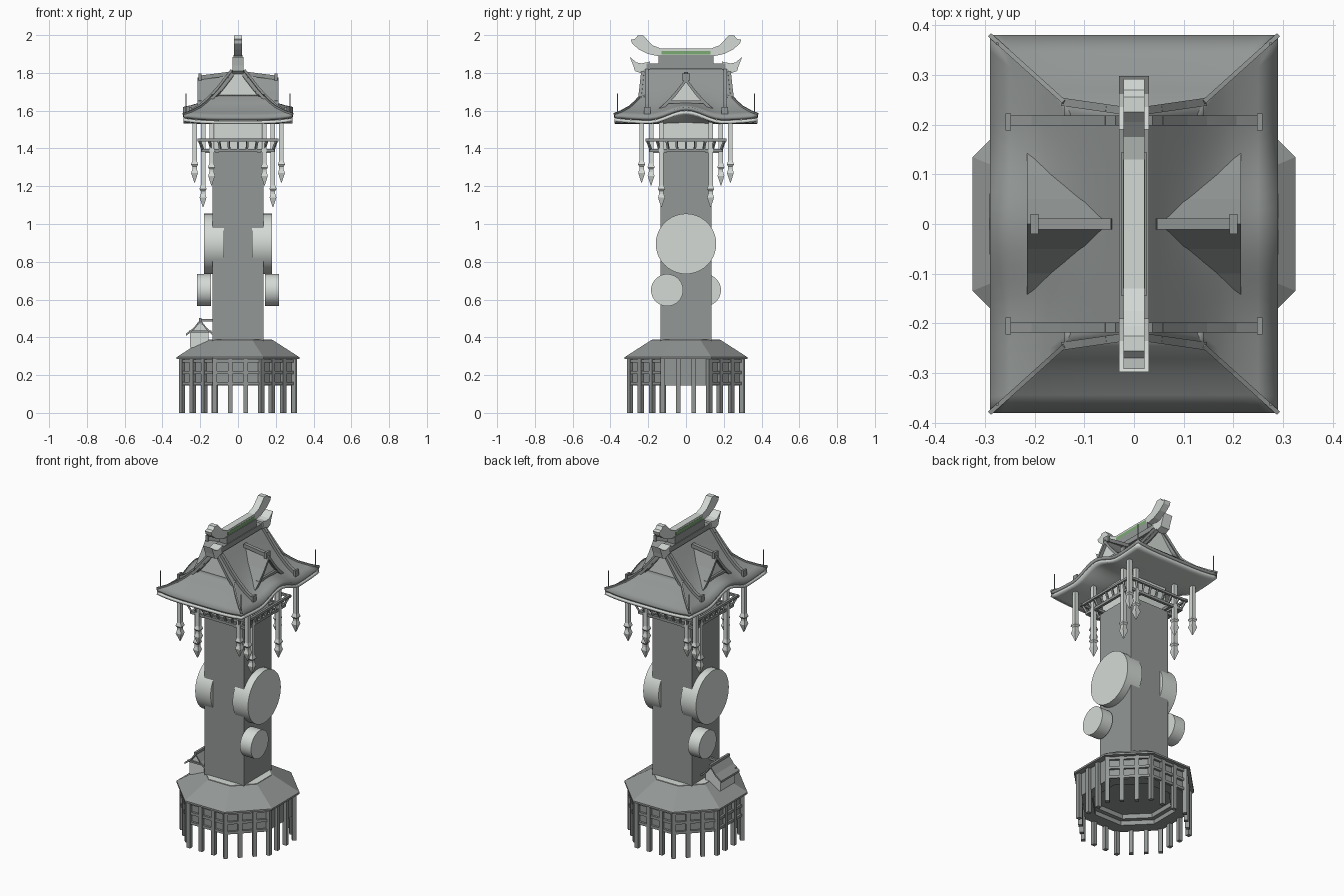
import bpy, bmesh
from math import cos, sin, pi, radians
from mathutils import Vector, Matrix

cube = bpy.data.objects.get("Cube")
if cube:
    bpy.data.objects.remove(cube, do_unlink=True)


def material(name, rgb):
    m = bpy.data.materials.new(name)
    m.use_nodes = True
    m.diffuse_color = (*rgb, 1)
    m.node_tree.nodes["Principled BSDF"].inputs["Base Color"].default_value = (*rgb, 1)
    return m


DARK = material("dark grey", (0.29, 0.31, 0.30))
LIGHT = material("light grey", (0.66, 0.70, 0.67))
GREEN = material("ridge green", (0.20, 0.40, 0.17))


def finish(name, bm, mat, smooth=False, recalc=True):
    if recalc:
        bmesh.ops.recalc_face_normals(bm, faces=bm.faces)
    me = bpy.data.meshes.new(name)
    bm.to_mesh(me)
    bm.free()
    ob = bpy.data.objects.new(name, me)
    bpy.context.collection.objects.link(ob)
    me.materials.append(mat)
    if smooth:
        bpy.ops.object.select_all(action='DESELECT')
        ob.select_set(True)
        bpy.context.view_layer.objects.active = ob
        bpy.ops.object.shade_smooth_by_angle(angle=radians(35))
    return ob


def box(bm, loc, size, rot=0):
    m = Matrix.Translation(loc) @ Matrix.Rotation(rot, 4, 'Z') @ Matrix.Diagonal((*size, 1))
    bmesh.ops.create_cube(bm, size=1, matrix=m)


def beam(bm, a, b, w):
    a, b = Vector(a), Vector(b)
    m = (Matrix.Translation((a + b) / 2) @ (b - a).to_track_quat('Z', 'Y').to_matrix().to_4x4()
         @ Matrix.Diagonal((w, w, (b - a).length, 1)))
    bmesh.ops.create_cube(bm, size=1, matrix=m)


def prism(bm, pts, place, lo, hi):
    """Extrude a 2D outline between two depths."""
    a = [bm.verts.new(place(p, q, lo)) for p, q in pts]
    b = [bm.verts.new(place(p, q, hi)) for p, q in pts]
    bm.faces.new(a)
    bm.faces.new(b[::-1])
    for i in range(len(pts)):
        j = (i + 1) % len(pts)
        bm.faces.new((a[i], a[j], b[j], b[i]))


def lathe(bm, rings, n, x=0, y=0):
    """Stack of regular rings (apothem, z), flats facing the axes."""
    loops = [[bm.verts.new((x + r / cos(pi / n) * cos((2 * i + 1) * pi / n),
                            y + r / cos(pi / n) * sin((2 * i + 1) * pi / n), z))
              for i in range(n)] for r, z in rings]
    for p, q in zip(loops, loops[1:]):
        for i in range(n):
            bm.faces.new((p[i], p[i - 1], q[i - 1], q[i]))
    bm.faces.new(loops[0])
    bm.faces.new(loops[-1])


def along_x(p, q, d):
    return (d, p, q)


def along_y(p, q, d):
    return (p, d, q)


SIGNS = [(sx, sy) for sx in (-1, 1) for sy in (-1, 1)]

# Octagonal base: hollow wall, roof skirt and cap
bm = bmesh.new()
lathe(bm, [(.2, .2), (.2, .172), (.225, .172), (.225, .145), (.29, .145), (.29, .285)], 8)
finish("base_wall", bm, DARK)
bm = bmesh.new()
lathe(bm, [(.29, .284), (.325, .284), (.325, .295), (.185, .385)], 8)
finish("base_roof", bm, DARK)
bm = bmesh.new()
lathe(bm, [(.18, .38), (.18, .389)], 8)
finish("base_cap", bm, LIGHT)

# Stilts and wall rails, repeated on the eight sides
stilts, rails = bmesh.new(), bmesh.new()
for k in range(8):
    a = k * pi / 4
    n, t = Vector((cos(a), sin(a), 0)), Vector((-sin(a), cos(a), 0))
    for f in (-.123, -.042, .042):
        p = n * .296 + t * f
        box(stilts, (p.x, p.y, .143), (.024, .024, .286), a)
    for z in (.155, .215, .275):
        if k:
            p = n * .295
            box(rails, (p.x, p.y, z), (.016, .245, .016), a)
finish("base_stilts", stilts, DARK)
finish("base_rails", rails, DARK)

# Tower shaft and upper room
bm = bmesh.new()
box(bm, (0, 0, .88), (.27, .27, 1.0))
finish("tower_shaft", bm, DARK)
bm = bmesh.new()
box(bm, (0, 0, 1.47), (.25, .25, .22))
finish("upper_room", bm, LIGHT)

# Round drums on both flanks
bm = bmesh.new()
for s in (-1, 1):
    for y, z, r, x0, x1 in ((0, .895, .16, .075, .18), (-.1 * s, .65, .085, .143, .218)):
        m = Matrix.Translation((s * (x0 + x1) / 2, y, z)) @ Matrix.Rotation(pi / 2, 4, 'Y')
        bmesh.ops.create_cone(bm, cap_ends=True, segments=40, radius1=r, radius2=r,
                              depth=x1 - x0, matrix=m)
finish("side_drums", bm, LIGHT, smooth=True)

# Balcony railing flaring outwards
bm = bmesh.new()
for k in range(4):
    r = Matrix.Rotation(k * pi / 2, 3, 'Z')
    beam(bm, r @ Vector((-.215, -.205, 1.445)), r @ Vector((.215, -.205, 1.445)), .014)
    beam(bm, r @ Vector((-.19, -.185, 1.39)), r @ Vector((.19, -.185, 1.39)), .016)
    for i in range(9):
        f = (i - 4) / 4
        beam(bm, r @ Vector((.185 * f, -.185, 1.39)), r @ Vector((.205 * f, -.205, 1.445)), .011)
    for x in (-.11, .11):
        beam(bm, r @ Vector((x, -.12, 1.385)), r @ Vector((x, -.19, 1.385)), .016)
finish("balcony_railing", bm, DARK)

# Hanging posts with pointed finials
bm = bmesh.new()
for sx, sy in SIGNS:
    for x, y, z in ((.23, .235, 1.22), (.14, .185, 1.205), (.185, .13, 1.09)):
        lathe(bm, [(.002, z), (.018, z + .05), (.012, z + .07), (.012, z + .085), (.019, z + .095),
                   (.012, z + .115), (.012, 1.55)], 4, sx * x, sy * y)
finish("hanging_posts", bm, LIGHT)

# Main roof: curved side slopes, hipped ends, raised wave in the side eaves
SLOPE = [(0, 1.84), (.05, 1.78), (.1, 1.715), (.14, 1.67), (.17, 1.64), (.2, 1.615), (.25, 1.585), (.29, 1.565)]


def slope_z(x):
    for (a, za), (b, zb) in zip(SLOPE, SLOPE[1:]):
        if x <= b:
            return za + (zb - za) * (x - a) / (b - a)
    return SLOPE[-1][1]


def half_length(x):
    return .245 + (x - .14) * .9 if x >= .14 else .225 + x / 7


def wave(x, y):
    return max(0, (x - .1) / .19) * .055 * (1 + cos(pi * min(1, abs(y) / .2))) / 2


def lift(x, v):
    return .015 * v ** 4 * (x / .29) ** 4


def grid(bm, rows):
    rows = [[bm.verts.new(p) for p in row] for row in rows]
    for p, q in zip(rows, rows[1:]):
        for i in range(len(p) - 1):
            bm.faces.new((p[i], p[i + 1], q[i + 1], q[i]))


def shell(name, bm, mat, thickness):
    """Turn an open surface into a slab that hangs below it."""
    bmesh.ops.remove_doubles(bm, verts=bm.verts, dist=.0005)
    bm.normal_update()
    bmesh.ops.reverse_faces(bm, faces=[f for f in bm.faces if f.normal.z < 0])
    ob = finish(name, bm, mat, smooth=True, recalc=False)
    mod = ob.modifiers.new("thickness", 'SOLIDIFY')
    mod.thickness, mod.offset = thickness, -1


bm = bmesh.new()
N = 24
steps = [2 * i / N - 1 for i in range(N + 1)]
for s in (-1, 1):
    grid(bm, [[(s * x, half_length(x) * v, z + wave(x, half_length(x) * v) + lift(x, v)) for v in steps]
              for x, z in SLOPE])
    hips = [[(x * v, s * half_length(x), z + lift(x, v)) for v in steps] for x, z in SLOPE if x >= .14]
    grid(bm, [[(.14 * v, s * .22, 1.685) for v in steps]] + hips)
shell("main_roof", bm, DARK, .02)

# Shallow soffit closing the eaves from below
bm = bmesh.new()
grid(bm, [[(.287 * u, .377 * v, 1.546 + wave(abs(.287 * u), .377 * v) + .015 * (u * v) ** 4)
           for v in steps] for u in steps])
shell("eave_soffit", bm, LIGHT, .016)

# Gable walls at both ends
bm = bmesh.new()
gable = [(x, slope_z(abs(x)) - .015) for x in (-.13, -.1, -.05, 0, .05, .1, .13)]
for s in (-1, 1):
    prism(bm, gable, along_y, s * .205, s * .222)
finish("gable_walls", bm, LIGHT)

# Roof ribs, hip ribs, bargeboards and corner spikes
bm = bmesh.new()
for sx, sy in SIGNS:
    run = [.03, .05, .1, .14, .2, .25]
    for a, b in zip(run, run[1:]):
        beam(bm, (sx * a, sy * .208, slope_z(a) + .01), (sx * b, sy * .208, slope_z(b) + .01), .02)
    box(bm, (sx * .253, sy * .205, 1.6), (.012, .034, .04))
    for (a, za), (b, zb) in zip(SLOPE, SLOPE[1:]):
        drop, w = (-.008, .016) if a < .14 else (.003, .009)
        beam(bm, (sx * a, sy * half_length(a), za + lift(a, 1) + drop),
             (sx * b, sy * half_length(b), zb + lift(b, 1) + drop), w)
    beam(bm, (sx * .275, sy * .363, 1.57), (sx * .275, sy * .363, 1.69), .005)
finish("roof_ribs", bm, DARK)

# Side dormers
DORMER = [(0, 1.775), (.05, 1.708), (.1, 1.652), (.145, 1.61)]
outline = [(-y, z) for y, z in DORMER[:0:-1]] + DORMER
roofs, walls = bmesh.new(), bmesh.new()
for s in (-1, 1):
    prism(roofs, outline + [(y, z - .024) for y, z in outline[::-1]], along_x, s * .04, s * .215)
    prism(walls, [(-.09, 1.652), (.09, 1.652), (0, 1.76)], along_x, s * .1, s * .195)
    beam(roofs, (s * .045, 0, 1.795), (s * .2, 0, 1.775), .022)
    box(roofs, (s * .2, 0, 1.778), (.016, .04, .036))
    beam(roofs, (s * .2, -.1, 1.645), (s * .2, .1, 1.645), .016)
finish("dormer_roofs", roofs, DARK)
finish("dormer_walls", walls, LIGHT)

# Ridge with upswept crest and end ornaments
bm = bmesh.new()
box(bm, (0, 0, 1.86), (.05, .29, .07))
box(bm, (0, 0, 1.835), (.06, .42, .03))
finish("ridge_beam", bm, DARK)
half = [(.13, 1.885), (.2, 1.9), (.25, 1.925), (.285, 1.955), (.292, 1.975), (.27, 1.98),
        (.255, 1.998), (.225, 1.998), (.205, 1.975), (.175, 1.945), (.13, 1.928)]
bm = bmesh.new()
prism(bm, half + [(-y, z) for y, z in half[::-1]], along_x, -.021, .021)
finish("ridge_crest", bm, LIGHT)
bm = bmesh.new()
box(bm, (0, 0, 1.907), (.044, .26, .02))
finish("ridge_stripe", bm, GREEN)
horn = [(.19, 1.82), (.23, 1.795), (.27, 1.81), (.28, 1.84), (.298, 1.885), (.262, 1.855), (.235, 1.85), (.19, 1.86)]
bm = bmesh.new()
for s in (-1, 1):
    prism(bm, [(s * y, z) for y, z in horn], along_x, -.03, .03)
finish("ridge_end_ornaments", bm, LIGHT)

# Small entrance porch on the base roof
bm = bmesh.new()
box(bm, (-.205, -.04, .385), (.1, .14, .08))
prism(bm, [(-.25, .425), (-.15, .425), (-.2, .48)], along_y, -.11, .03)
finish("porch_body", bm, LIGHT)
bm = bmesh.new()
eave = [(-.275, .42), (-.235, .45), (-.2, .495), (-.165, .45), (-.135, .425)]
prism(bm, eave + [(x, z - .012) for x, z in eave[::-1]], along_y, -.13, .05)
beam(bm, (-.2, -.132, .495), (-.2, .052, .495), .014)
beam(bm, (-.26, -.115, .43), (-.14, -.115, .43), .01)
beam(bm, (-.2, -.04, .49), (-.13, -.04, .49), .014)
finish("porch_roof", bm, DARK)
